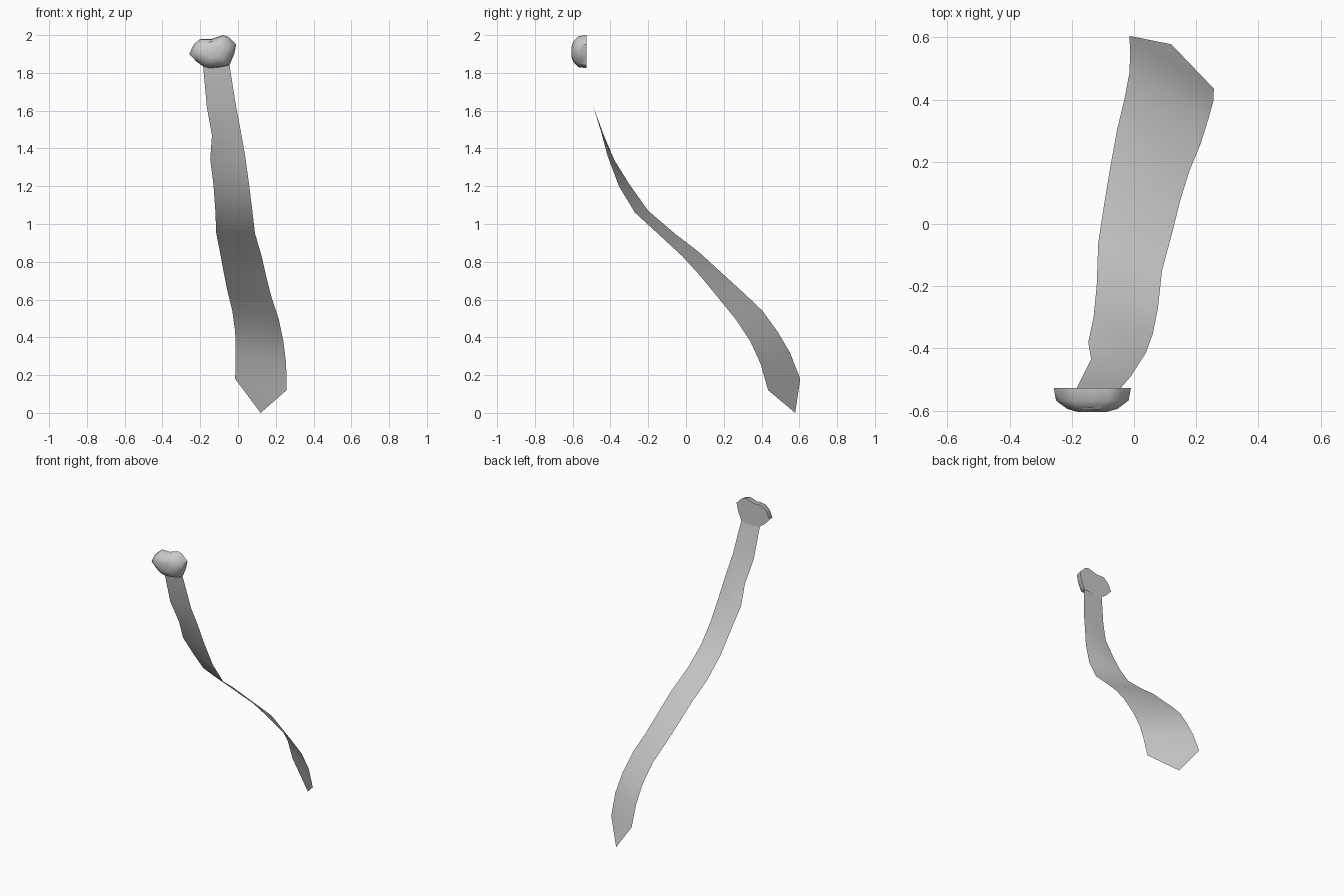
import bpy
import bmesh
from math import radians
from mathutils import Vector

default_cube = bpy.data.objects.get("Cube")
if default_cube:
    bpy.data.objects.remove(default_cube, do_unlink=True)

# One plain cloth colour for every part
cloth = bpy.data.materials.new("grey_cloth")
cloth.use_nodes = True
cloth_colour = (0.6, 0.6, 0.6, 1)
cloth.diffuse_color = cloth_colour
cloth.node_tree.nodes["Principled BSDF"].inputs["Base Color"].default_value = cloth_colour


def finish(name, bm, angle, fix_normals=True):
    """Turn a bmesh into a smooth shaded object with the cloth material."""
    if fix_normals:
        bmesh.ops.recalc_face_normals(bm, faces=bm.faces)
    mesh = bpy.data.meshes.new(name)
    bm.to_mesh(mesh)
    bm.free()
    mesh.materials.append(cloth)
    part = bpy.data.objects.new(name, mesh)
    bpy.context.collection.objects.link(part)
    bpy.ops.object.select_all(action='DESELECT')
    part.select_set(True)
    bpy.context.view_layer.objects.active = part
    bpy.ops.object.shade_smooth_by_angle(angle=radians(angle))
    return part


# Hanging ribbon: its two edges from the pointed end up to the knot
right_edge = [
    (-.015, .605, .18), (-.012, .55, .32), (-.015, .485, .43),
    (-.03, .405, .54), (-.055, .3, .64), (-.075, .19, .74),
    (-.095, .07, .85), (-.115, -.06, .95), (-.12, -.2, 1.07),
    (-.13, -.3, 1.21), (-.147, -.38, 1.34), (-.138, -.435, 1.47),
    (-.165, -.49, 1.62), (-.185, -.53, 1.84)]
left_edge = [
    (.257, .435, .12), (.255, .395, .26), (.24, .34, .38),
    (.215, .26, .5), (.178, .17, .61), (.15, .08, .72),
    (.125, -.02, .83), (.09, -.15, .95), (.077, -.27, 1.06),
    (.06, -.355, 1.2), (.038, -.415, 1.36), (.015, -.45, 1.49),
    (-.01, -.49, 1.62), (-.045, -.53, 1.84)]
ribbon = bmesh.new()
a = [ribbon.verts.new(p) for p in right_edge]
b = [ribbon.verts.new(p) for p in left_edge]
tip = ribbon.verts.new((.12, .578, 0))
ribbon.faces.new((a[0], tip, b[0]))
for i in range(len(a) - 1):
    ribbon.faces.new((a[i], b[i], b[i + 1]))
    ribbon.faces.new((a[i], b[i + 1], a[i + 1]))
finish("ribbon", ribbon, 40, fix_normals=False)

# Knot: an uneven outline drawn in towards a rounded front, with a flat back
outline = [
    (-.258, 1.9), (-.235, 1.95), (-.2, 1.98), (-.14, 1.98), (-.08, 2),
    (-.05, 1.99), (-.01, 1.95), (-.02, 1.9), (-.045, 1.84),
    (-.1, 1.83), (-.15, 1.825), (-.185, 1.835), (-.22, 1.86)]
centre = Vector((-.135, 1.91))
knot = bmesh.new()


def knot_ring(scale, y):
    points = [centre + (Vector(p) - centre) * scale for p in outline]
    return [knot.verts.new((p.x, y, p.y)) for p in points]


rings = [knot_ring(s, y) for s, y in
         ((1, -.528), (.94, -.568), (.65, -.595), (.35, -.605))]
count = len(outline)
for lower, upper in zip(rings, rings[1:]):
    for i in range(count):
        j = (i + 1) % count
        knot.faces.new((lower[i], lower[j], upper[j], upper[i]))
knot.faces.new(rings[-1])
knot.faces.new(rings[0])
finish("knot", knot, 50)

# Small fold lip on the front of the knot
fold = bmesh.new()
upper = [(-.165, -.592, 1.962), (-.105, -.585, 1.975)]
lower = [(-.165, -.599, 1.955), (-.105, -.596, 1.967)]
corners = [fold.verts.new(p) for p in upper + lower[::-1]]
fold.faces.new(corners)
finish("knot_fold", fold, 30)
